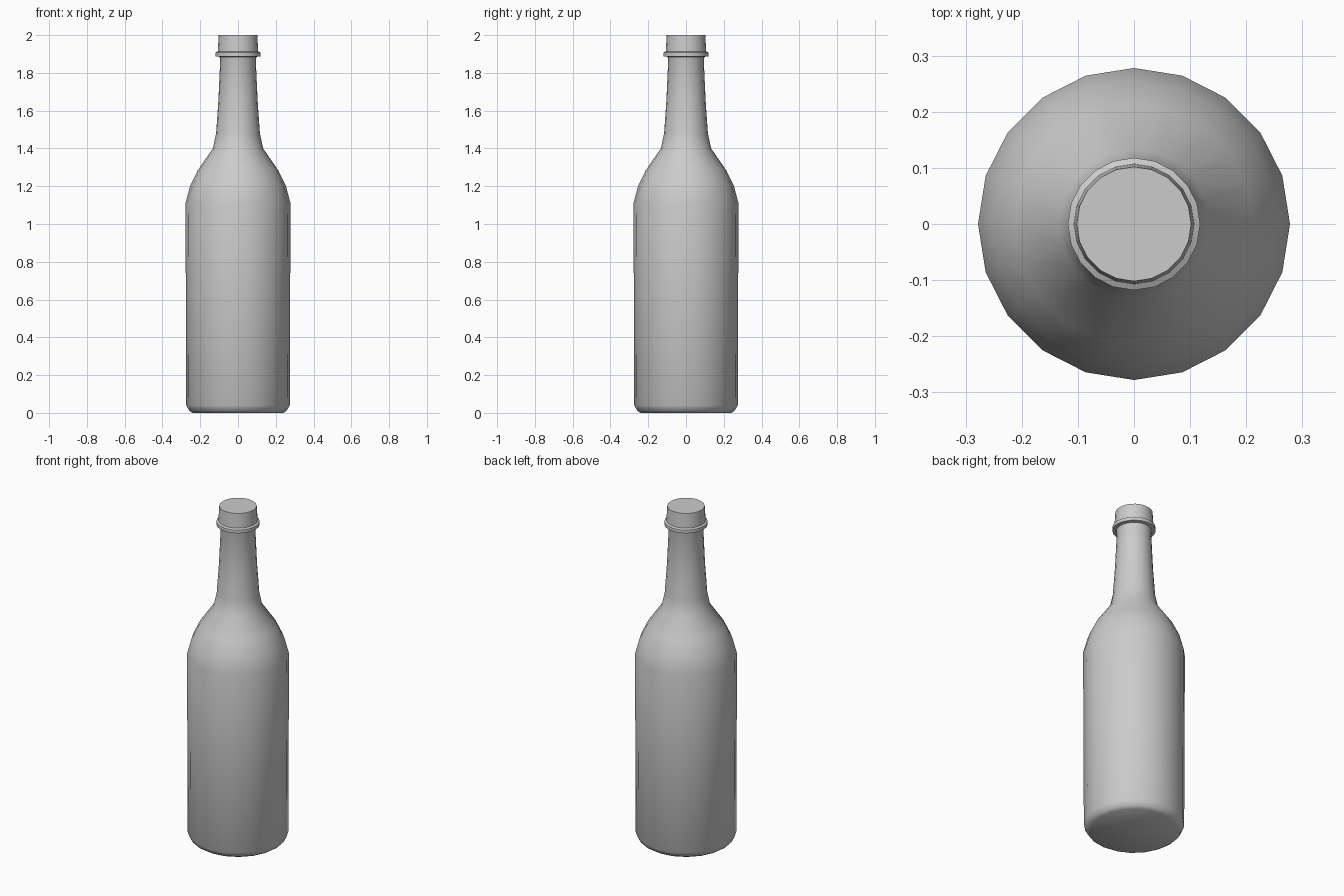
import bpy, bmesh, math

if "Cube" in bpy.data.objects:
    bpy.data.objects.remove(bpy.data.objects["Cube"])

SIDES = 20

def lathe(name, profile, angle):
    """Revolve (radius, z) points around z and cap both ends."""
    bm = bmesh.new()
    rings = []
    for r, z in profile:
        rings.append([bm.verts.new((r * math.cos(2 * math.pi * i / SIDES),
                                    r * math.sin(2 * math.pi * i / SIDES), z))
                      for i in range(SIDES)])
    for a, b in zip(rings, rings[1:]):
        for i in range(SIDES):
            j = (i + 1) % SIDES
            bm.faces.new((a[i], a[j], b[j], b[i]))
    bm.faces.new(rings[0][::-1])
    bm.faces.new(rings[-1])
    mesh = bpy.data.meshes.new(name)
    bm.to_mesh(mesh)
    bm.free()
    obj = bpy.data.objects.new(name, mesh)
    bpy.context.collection.objects.link(obj)
    bpy.ops.object.select_all(action='DESELECT')
    obj.select_set(True)
    bpy.context.view_layer.objects.active = obj
    bpy.ops.object.shade_smooth_by_angle(angle=math.radians(angle))
    return obj

# Whole bottle: base, body, shoulder, neck, collar and mouth
lathe("bottle", [
    (0.24, 0.0), (0.258, 0.012), (0.274, 0.04),      # rounded base
    (0.278, 1.11), (0.254, 1.20), (0.213, 1.285),    # body and shoulder
    (0.133, 1.40), (0.116, 1.48), (0.104, 1.65),     # neck
    (0.094, 1.87), (0.098, 1.885),
    (0.118, 1.888), (0.118, 1.908), (0.107, 1.914),  # collar
    (0.102, 2.0),                                    # mouth
], 50)
